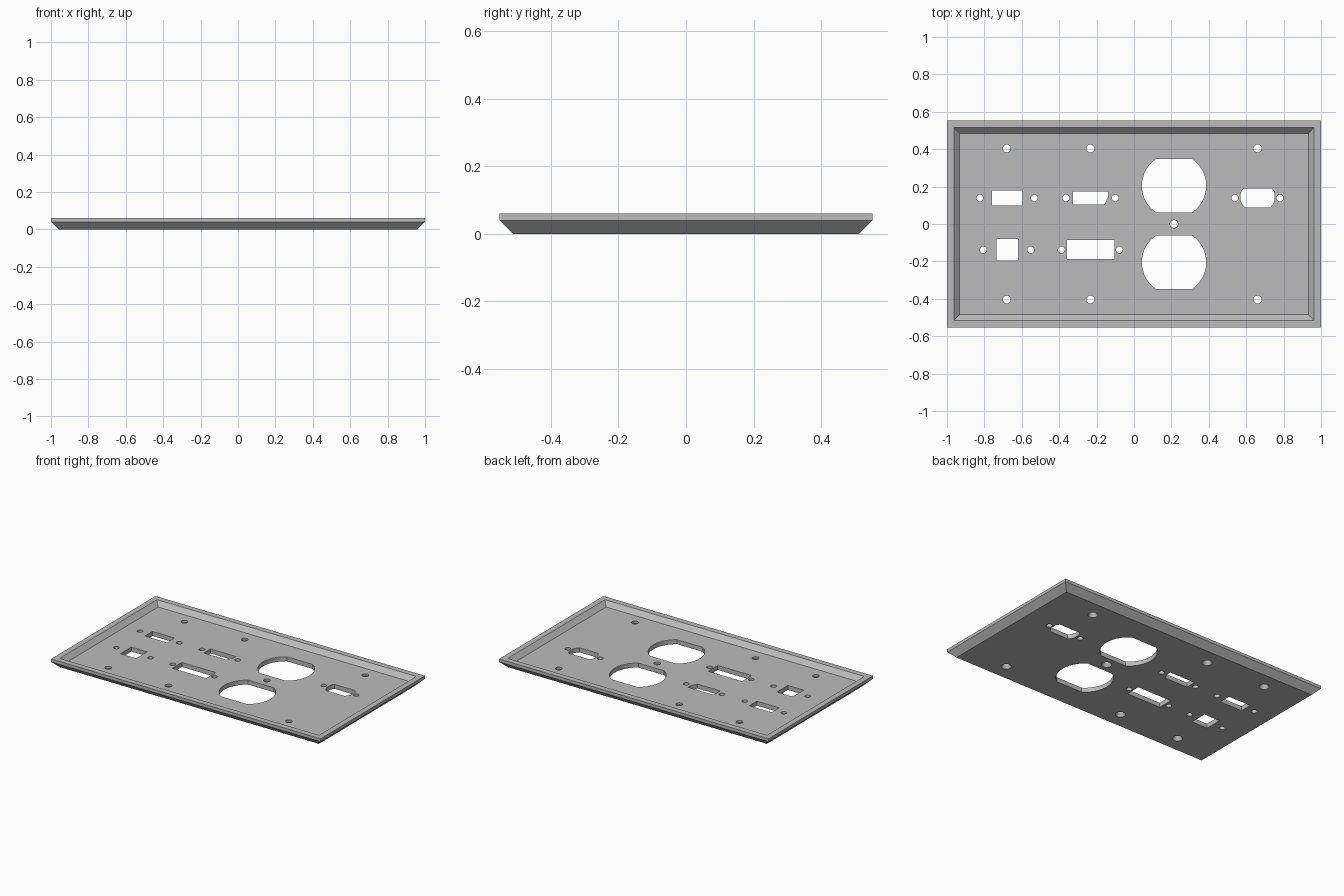
import bpy, bmesh, math

if "Cube" in bpy.data.objects:
    bpy.data.objects.remove(bpy.data.objects["Cube"])

FLOOR = 0.03

metal = bpy.data.materials.new("plate grey")
metal.use_nodes = True
grey = (0.5, 0.5, 0.5, 1)
metal.diffuse_color = grey
metal.node_tree.nodes["Principled BSDF"].inputs["Base Color"].default_value = grey


def make_object(name, bm):
    bmesh.ops.recalc_face_normals(bm, faces=bm.faces)
    mesh = bpy.data.meshes.new(name)
    bm.to_mesh(mesh)
    bm.free()
    mesh.materials.append(metal)
    obj = bpy.data.objects.new(name, mesh)
    bpy.context.collection.objects.link(obj)
    return obj


def loft(bm, rings):
    """Closed solid through rings of equal point count."""
    rings = [[bm.verts.new(p) for p in ring] for ring in rings]
    for low, high in zip(rings, rings[1:]):
        for i in range(len(low)):
            j = (i + 1) % len(low)
            bm.faces.new((low[i], low[j], high[j], high[i]))
    bm.faces.new(rings[0][::-1])
    bm.faces.new(rings[-1])


def cut(bm, outline):
    loft(bm, [[(x, y, z) for x, y in outline] for z in (-0.02, 0.08)])


def circle(cx, cy, r, n=24):
    return [(cx + r * math.cos(math.tau * i / n), cy + r * math.sin(math.tau * i / n))
            for i in range(n)]


def box(x0, x1, y0, y1):
    return [(x0, y0), (x1, y0), (x1, y1), (x0, y1)]


# Bevelled tray: underside, flared wall, rim, recessed floor
bm = bmesh.new()
loft(bm, [[(sx * (1 - d), sy * (0.553 - d), z)
           for sx, sy in ((-1, -1), (1, -1), (1, 1), (-1, 1))]
          for d, z in ((0.04, 0), (0, 0.04), (0, 0.06), (0.038, 0.06), (0.068, FLOOR))])
plate = make_object("wall_plate", bm)

bm = bmesh.new()

# Countersunk screw holes
screws = [(x, y) for x in (-0.68, -0.233, 0.661) for y in (-0.404, 0.404)]
for x, y in screws + [(0.214, 0)]:
    loft(bm, [[(px, py, z) for px, py in circle(x, y, r)]
              for z, r in ((-0.01, 0.031), (0, 0.031), (0.02, 0.021), (0.08, 0.021))])

# Connector fixing holes
for y, xs in ((0.139, (-0.824, -0.533, -0.364, -0.1, 0.539, 0.78)),
              (-0.138, (-0.806, -0.552, -0.388, -0.078))):
    for x in xs:
        cut(bm, circle(x, y, 0.018))

# Rectangular connector openings
cut(bm, box(-0.76, -0.595, 0.098, 0.178))
cut(bm, box(-0.736, -0.619, -0.195, -0.08))
cut(bm, box(-0.357, -0.105, -0.186, -0.085))

# Connector opening with one angled side
cut(bm, [(-0.327, 0.104), (-0.158, 0.104), (-0.138, 0.146), (-0.138, 0.174), (-0.327, 0.174)])

# Connector opening with clipped corners
half = [(0.068, 0.088), (0.082, 0.106), (0.091, 0.125), (0.091, 0.16),
        (0.086, 0.176), (0.076, 0.189)]
cut(bm, [(0.661 + x, y) for x, y in half] + [(0.661 - x, y) for x, y in reversed(half)])

# Outlet openings: circles with flattened top and bottom
flat = math.asin(0.143 / 0.172)
arc = [flat * (i / 10 - 1) for i in range(21)]
for cy in (-0.205, 0.205):
    cut(bm, [(0.214 + 0.172 * math.cos(a + turn), cy + 0.172 * math.sin(a + turn))
             for turn in (0, math.pi) for a in arc])

cutter = make_object("opening_cutter", bm)
cutter.hide_render = True

# Apply the openings and drop the cutter
bpy.context.view_layer.objects.active = plate
plate.select_set(True)
mod = plate.modifiers.new("openings", "BOOLEAN")
mod.operation = "DIFFERENCE"
mod.solver = "EXACT"
mod.object = cutter
bpy.ops.object.modifier_apply(modifier=mod.name)
bpy.data.objects.remove(cutter)
bpy.ops.object.shade_smooth_by_angle(angle=math.radians(25))
